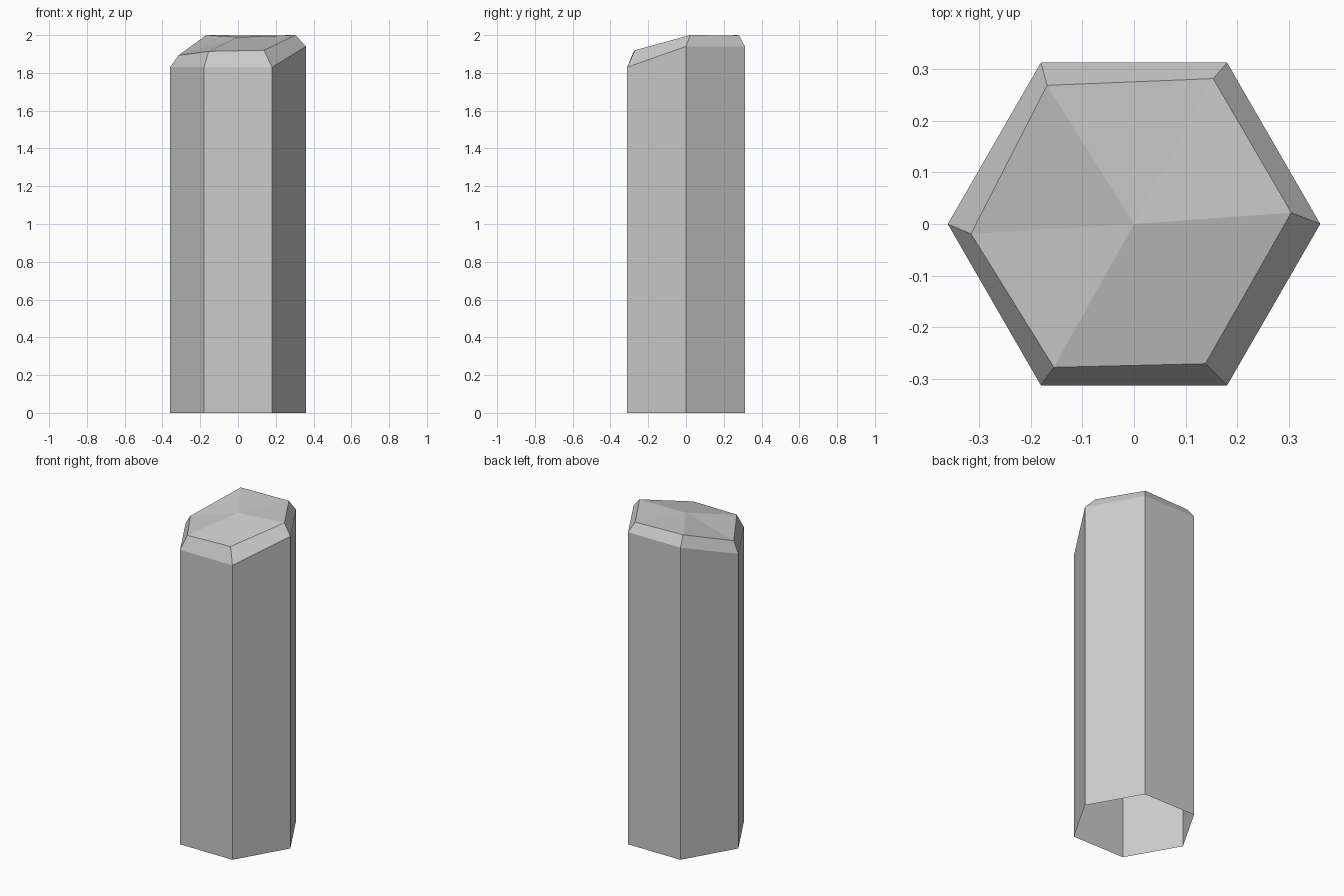
import bpy, bmesh
from math import cos, sin, radians

if "Cube" in bpy.data.objects:
    bpy.data.objects.remove(bpy.data.objects["Cube"])

SIDES = 6
RADIUS = 0.36

bm = bmesh.new()


def ring(heights, radii, turn=0.0):
    """Hexagonal loop of vertices, starting at +x, counter-clockwise."""
    verts = []
    for i in range(SIDES):
        a = radians(i * 60 + turn)
        verts.append(bm.verts.new((radii[i] * cos(a), radii[i] * sin(a), heights[i])))
    return verts


def bridge(low, high):
    for i in range(SIDES):
        j = (i + 1) % SIDES
        bm.faces.new((low[i], low[j], high[j], high[i]))


# Column walls, open underneath, with the back half standing taller
foot = ring([0] * SIDES, [RADIUS] * SIDES)
shoulder = ring([1.94, 1.94, 1.94, 1.83, 1.83, 1.83], [RADIUS] * SIDES)
bridge(foot, shoulder)

# Chipped, slightly twisted bevel
rim = ring([2.0, 1.998, 2.0, 1.893, 1.914, 1.92],
           [0.305, 0.32, 0.316, 0.316, 0.317, 0.303], 2.5)
# Two rim corners sit a touch differently from the common twist
for v, (x, y) in zip(rim, [(0.304, 0.022), (0.153, 0.281), (-0.168, 0.268),
                           (-0.315, -0.019), (-0.155, -0.277), (0.138, -0.27)]):
    v.co.x, v.co.y = x, y
bridge(shoulder, rim)

# Faceted cap around the centre point
peak = bm.verts.new((0, 0, 1.989))
for i in range(SIDES):
    bm.faces.new((rim[i], rim[(i + 1) % SIDES], peak))

mesh = bpy.data.meshes.new("stone_column")
bm.to_mesh(mesh)
bm.free()
column = bpy.data.objects.new("stone_column", mesh)
bpy.context.collection.objects.link(column)
